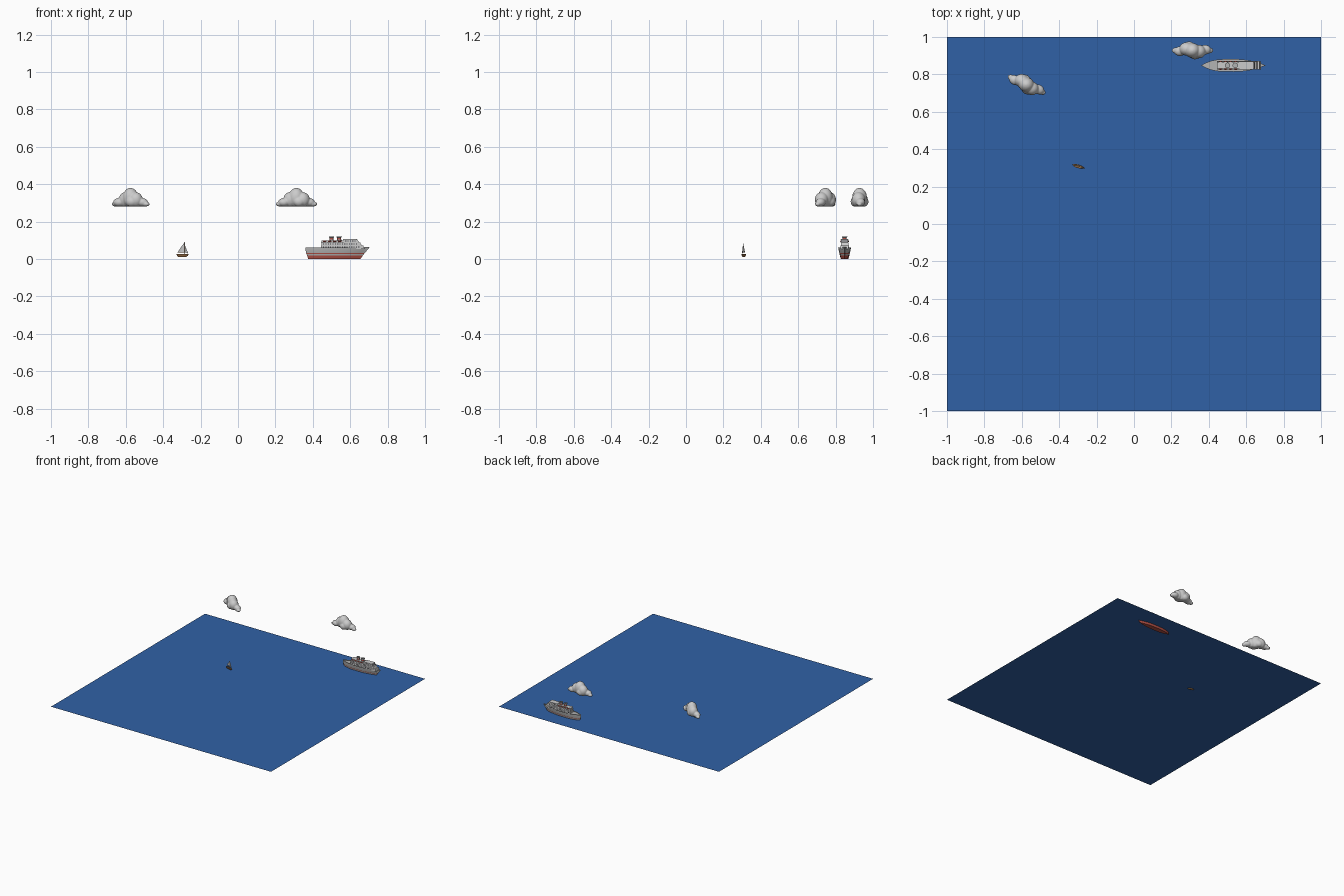
import bpy, bmesh, math
from mathutils import Matrix, Vector

if "Cube" in bpy.data.objects:
    bpy.data.objects.remove(bpy.data.objects["Cube"])


def material(name, rgb):
    m = bpy.data.materials.new(name)
    m.diffuse_color = (*rgb, 1)
    m.use_nodes = True
    m.node_tree.nodes["Principled BSDF"].inputs["Base Color"].default_value = m.diffuse_color
    return m


BLUE = material("sea_blue", (0.03, 0.12, 0.38))
RED = material("red", (0.45, 0.08, 0.06))
WOOD = material("wood", (0.3, 0.15, 0.06))
DARK = material("dark", (0.05, 0.05, 0.06))


def finish(name, bm, mats=(), place=None, smooth=None):
    bmesh.ops.recalc_face_normals(bm, faces=bm.faces)
    if place:
        bm.transform(place)
    me = bpy.data.meshes.new(name)
    bm.to_mesh(me)
    bm.free()
    ob = bpy.data.objects.new(name, me)
    bpy.context.collection.objects.link(ob)
    for m in mats:
        me.materials.append(m)
    if smooth:
        bpy.ops.object.select_all(action='DESELECT')
        bpy.context.view_layer.objects.active = ob
        ob.select_set(True)
        bpy.ops.object.shade_smooth_by_angle(angle=math.radians(smooth))
    return ob


def loft(bm, rings):
    """Bridge closed rings of points and cap both ends; returns faces per band."""
    vs = [[bm.verts.new(p) for p in r] for r in rings]
    n = len(vs[0])
    bands = [[bm.faces.new((a[i], a[(i + 1) % n], b[(i + 1) % n], b[i])) for i in range(n)]
             for a, b in zip(vs, vs[1:])]
    bm.faces.new(vs[0][::-1])
    bm.faces.new(vs[-1])
    return bands


def boat_ring(stern, bow, half, z, sheer=0.0, n=12, stern_pow=3.5):
    """Boat-shaped plan outline: fine bow, fuller stern."""
    mid, ln = (stern + bow) / 2, (bow - stern) / 2
    us = [-math.cos(math.pi * i / n) for i in range(n + 1)]

    def pt(u, s):
        w = 1 - abs(u) ** (2.2 if u > 0 else stern_pow)
        return (mid + u * ln, s * half * max(w, 0.03), z + sheer * max(u, 0) ** 3)
    return [pt(u, 1) for u in us] + [pt(u, -1) for u in reversed(us)]


def box(bm, x0, x1, half, z0, z1, slope=0.0, y=0.0):
    """Box whose front (+x) face leans back by slope."""
    loft(bm, [[(x0, y - half, z0), (x1, y - half, z0), (x1, y + half, z0), (x0, y + half, z0)],
              [(x0, y - half, z1), (x1 - slope, y - half, z1), (x1 - slope, y + half, z1), (x0, y + half, z1)]])


def lathe(bm, profile, x, y, n=20):
    return loft(bm, [[(x + r * math.cos(2 * math.pi * i / n), y + r * math.sin(2 * math.pi * i / n), z)
                      for i in range(n)] for r, z in profile])


# Sea
bm = bmesh.new()
bmesh.ops.create_grid(bm, x_segments=1, y_segments=1, size=1)
finish("sea", bm, [BLUE], Matrix.Translation((0, 0, 0.017)))

SHIP = Matrix.Translation((0, 0.848, 0))

# Ship hull with red keel, red stripe and sunken deck
bm = bmesh.new()
bands = loft(bm, [boat_ring(0.375, 0.655, 0.020, 0.0),
                  boat_ring(0.370, 0.667, 0.025, 0.018),
                  boat_ring(0.366, 0.674, 0.027, 0.028),
                  boat_ring(0.364, 0.678, 0.028, 0.032),
                  boat_ring(0.360, 0.702, 0.034, 0.058, 0.003),
                  boat_ring(0.360, 0.703, 0.034, 0.062, 0.003),
                  boat_ring(0.363, 0.699, 0.0325, 0.062, 0.003),
                  boat_ring(0.363, 0.699, 0.0325, 0.057, 0.003)])
for b in (bands[0], bands[2]):
    for f in b:
        f.material_index = 1
for f in bm.faces:
    if all(v.co.z < 0.001 for v in f.verts):
        f.material_index = 1
grey = material("grey", (0.45, 0.45, 0.45))
finish("ship_hull", bm, [grey, RED], SHIP, 30)

# Stepped cabins, bridge and overhanging deck slabs
bm = bmesh.new()
box(bm, 0.445, 0.678, 0.022, 0.055, 0.072, 0.010)
box(bm, 0.447, 0.662, 0.020, 0.072, 0.088, 0.010)
box(bm, 0.565, 0.648, 0.019, 0.088, 0.105, 0.012)
for x0, x1, z, h in ((0.443, 0.670, 0.071, 0.023), (0.443, 0.654, 0.087, 0.022), (0.562, 0.638, 0.104, 0.021)):
    box(bm, x0, x1, h, z, z + 0.002)
finish("ship_cabins", bm, [], SHIP)

# Window rows on both sides, and the bridge windscreen
bm = bmesh.new()
for s in (-1, 1):
    for z, h, x0, count in ((0.062, 0.022, 0.455, 16), (0.078, 0.020, 0.455, 15), (0.095, 0.019, 0.573, 5)):
        for i in range(count):
            x = x0 + i * 0.0125
            box(bm, x, x + 0.006, 0.0006, z, z + 0.005, y=s * h)
box(bm, 0.63, 0.6455, 0.016, 0.094, 0.100, 0.0042)
finish("ship_windows", bm, [DARK], SHIP)

# Two funnels with red bands and wider caps
bm = bmesh.new()
for x in (0.500, 0.541):
    bands = lathe(bm, [(0.012, 0.088), (0.011, 0.104), (0.011, 0.112), (0.011, 0.116),
                       (0.0145, 0.117), (0.0145, 0.122), (0.010, 0.122), (0.010, 0.116)], x, 0)
    for f in bands[1]:
        f.material_index = 1
finish("ship_funnels", bm, [grey, RED], SHIP, 35)

# Lifeboats and the davits carrying them
boats, davits = bmesh.new(), bmesh.new()
for s in (-1, 1):
    for i in range(4):
        x, y = 0.463 + i * 0.027, s * 0.0205
        rings = [boat_ring(x - 0.008, x + 0.008, 0.002, 0.091, n=6),
                 boat_ring(x - 0.010, x + 0.010, 0.004, 0.096, n=6),
                 boat_ring(x - 0.007, x + 0.007, 0.002, 0.099, n=6)]
        loft(boats, [[(p[0], p[1] + y, p[2]) for p in r] for r in rings])
        for d in (-0.011, 0.011):
            box(davits, x + d - 0.0007, x + d + 0.0007, 0.0008, 0.088, 0.102, y=s * 0.018)
finish("lifeboats", boats, [RED], SHIP)
finish("lifeboat_davits", davits, [], SHIP)

# Upper deck roof carried behind the bridge
bm = bmesh.new()
box(bm, 0.447, 0.566, 0.013, 0.088, 0.098)
box(bm, 0.445, 0.566, 0.0175, 0.098, 0.100)
finish("ship_upper_deck", bm, [], SHIP)

# Small sailing boat: hull, mast and boom, sails
SAIL = Matrix.Translation((-0.297, 0.308, 0)) @ Matrix.Rotation(math.radians(-16), 4, 'Z')
bm = bmesh.new()
loft(bm, [boat_ring(-0.022, 0.020, 0.004, 0.010, n=8),
          boat_ring(-0.030, 0.030, 0.008, 0.018, n=8),
          boat_ring(-0.034, 0.036, 0.009, 0.026, 0.002, n=8),
          boat_ring(-0.032, 0.033, 0.0075, 0.026, 0.002, n=8),
          boat_ring(-0.031, 0.031, 0.007, 0.022, 0.002, n=8)])
finish("sailboat_hull", bm, [WOOD], SAIL, 40)

bm = bmesh.new()
lathe(bm, [(0.0013, 0.02), (0.0008, 0.092)], 0.012, 0, 8)
box(bm, -0.026, 0.012, 0.0007, 0.036, 0.0375)
finish("mast_and_boom", bm, [WOOD], SAIL)


def sail(bm, tack, clew, head, belly, n=6):
    """Triangular sail made of rows that bulge sideways."""
    a, b, c = map(Vector, (tack, clew, head))
    rows = []
    for j in range(n):
        t = j / n
        p, q = a.lerp(c, t), b.lerp(c, t)
        rows.append([bm.verts.new(p.lerp(q, i / n) + Vector((0, belly * (1 - t) * math.sin(math.pi * i / n), 0)))
                     for i in range(n + 1)])
    for r, s in zip(rows, rows[1:]):
        for i in range(n):
            bm.faces.new((r[i], r[i + 1], s[i + 1], s[i]))
    tip = bm.verts.new(c)
    for i in range(n):
        bm.faces.new((rows[-1][i], rows[-1][i + 1], tip))


bm = bmesh.new()
sail(bm, (0.011, 0, 0.038), (-0.026, 0, 0.038), (0.0115, 0, 0.090), 0.004)
sail(bm, (0.032, 0, 0.030), (0.014, 0, 0.036), (0.013, 0, 0.075), 0.003)
finish("sails", bm, [], SAIL, 60)

# Clouds: overlapping lumps with a flat base, fused and softened
LUMPS = [(0, 0, .046, .042, .040, .054), (-.032, .008, .036, .038, .036, .042),
         (.034, -.006, .036, .038, .036, .041), (-.066, -.004, .022, .032, .026, .023),
         (.068, .004, .022, .032, .026, .023), (-.088, 0, .013, .022, .016, .013),
         (.090, 0, .013, .022, .016, .013), (.014, -.022, .026, .032, .026, .028),
         (-.018, .020, .026, .032, .028, .028)]
for i, (x, y, turn) in enumerate(((-0.575, 0.745, -25), (0.312, 0.928, 0))):
    bm = bmesh.new()
    for a, b, c, rx, ry, rz in LUMPS:
        bmesh.ops.create_icosphere(bm, subdivisions=3, radius=1,
                                   matrix=Matrix.Translation((a, b, c)) @ Matrix.Diagonal((rx, ry, rz, 1)))
    for v in bm.verts:
        v.co.z = max(v.co.z, 0)
    ob = finish(f"cloud_{i + 1}", bm, [],
                Matrix.Translation((x, y, 0.281)) @ Matrix.Rotation(math.radians(turn), 4, 'Z'))
    rm = ob.modifiers.new("fuse", 'REMESH')
    rm.mode = 'VOXEL'
    rm.voxel_size = 0.004
    rm.use_smooth_shade = True
    sm = ob.modifiers.new("soften", 'SMOOTH')
    sm.iterations = 3
